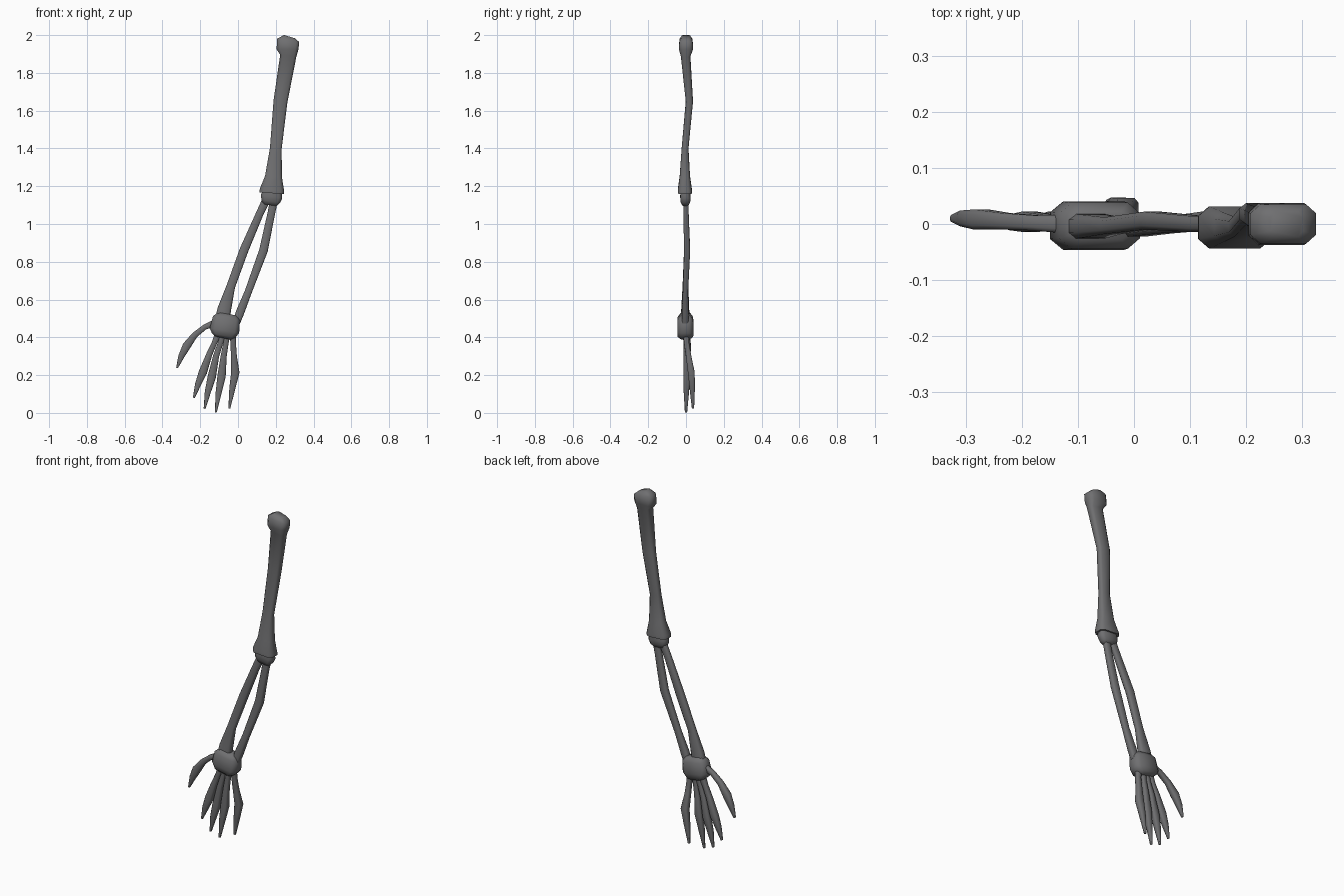
import bpy, bmesh, math
from mathutils import Vector

# rounded-rectangle cross-section
SECTION = [(1, .55), (.7, 1), (-.7, 1), (-1, .55), (-1, -.55), (-.7, -1), (.7, -1), (1, -.55)]

# dark grey bone
DARK = bpy.data.materials.new("dark_grey")
DARK.diffuse_color = (.16, .16, .165, 1)


def loft(name, stations):
    """Skin rings across a path; station = (x, y, z, width, depth)."""
    bm = bmesh.new()
    pts = [Vector(s[:3]) for s in stations]
    rings = []
    for i, s in enumerate(stations):
        t = pts[min(i + 1, len(pts) - 1)] - pts[max(i - 1, 0)]
        t.y = 0
        side = Vector((0, 1, 0)).cross(t.normalized())
        rings.append([bm.verts.new(pts[i] + side * (u * s[3] / 2) + Vector((0, v * s[4] / 2, 0)))
                      for u, v in SECTION])
    n = len(SECTION)
    for a, b in zip(rings, rings[1:]):
        for k in range(n):
            bm.faces.new((a[k], a[(k + 1) % n], b[(k + 1) % n], b[k]))
    bm.faces.new(rings[0])
    bm.faces.new(rings[-1])
    bmesh.ops.recalc_face_normals(bm, faces=bm.faces[:])
    me = bpy.data.meshes.new(name)
    bm.to_mesh(me)
    bm.free()
    me.materials.append(DARK)
    ob = bpy.data.objects.new(name, me)
    bpy.context.collection.objects.link(ob)
    bpy.ops.object.select_all(action='DESELECT')
    bpy.context.view_layer.objects.active = ob
    ob.select_set(True)
    bpy.ops.object.shade_smooth_by_angle(angle=math.radians(62))
    return ob


# upper arm bone with ball end and flared elbow end
loft("upper_arm_bone", [
    (.272, 0, 1.992, .06, .045), (.266, 0, 1.972, .118, .07), (.262, 0, 1.925, .116, .075),
    (.266, -.002, 1.89, .086, .05), (.225, .018, 1.65, .074, .038), (.20, -.005, 1.40, .062, .036),
    (.188, -.006, 1.25, .090, .055), (.180, -.006, 1.18, .130, .075), (.179, -.006, 1.163, .130, .075)])

# elbow joint
loft("elbow_joint", [
    (.182, -.004, 1.175, .10, .05), (.178, -.003, 1.145, .114, .055),
    (.173, -.003, 1.12, .10, .05), (.170, -.003, 1.10, .07, .03)])

# two forearm bones
loft("radius_bone", [
    (.148, 0, 1.125, .042, .028), (.115, 0, 1.055, .040, .028), (.033, .006, .865, .047, .032),
    (-.038, -.003, .67, .046, .030), (-.072, -.004, .55, .072, .042), (-.082, -.004, .50, .078, .044)])
loft("ulna_bone", [
    (.190, 0, 1.125, .042, .028), (.177, 0, 1.06, .040, .028), (.135, .006, .86, .046, .032),
    (.054, -.003, .64, .038, .028), (.010, -.004, .53, .045, .036), (-.008, -.004, .48, .040, .036)])

# wrist block
loft("wrist", [
    (-.057, -.003, .524, .10, .05), (-.061, -.003, .50, .145, .082), (-.072, -.003, .435, .158, .086),
    (-.076, -.003, .41, .125, .082), (-.079, -.003, .396, .08, .05)])

# fingers: path points (x, y, z) with shared width profile
PROFILE = [(.036, .032), (.028, .027), (.032, .029), (.044, .036), (.032, .028), (.010, .012)]
FINGERS = {
    "thumb": [(-.125, 0, .475), (-.175, .002, .455), (-.228, .005, .413),
              (-.272, .008, .355), (-.300, .01, .30), (-.323, .01, .238)],
    "index_finger": [(-.105, 0, .42), (-.125, 0, .37), (-.152, .002, .31),
                     (-.186, .004, .215), (-.212, .003, .15), (-.234, .002, .08)],
    "middle_finger": [(-.08, 0, .42), (-.093, 0, .37), (-.116, .002, .30),
                      (-.139, .004, .19), (-.160, .002, .11), (-.177, 0, .022)],
    "ring_finger": [(-.058, 0, .42), (-.064, 0, .37), (-.076, .002, .30),
                    (-.087, .004, .195), (-.102, .002, .11), (-.118, 0, .002)],
    "little_finger": [(-.03, 0, .42), (-.025, .003, .37), (-.022, .014, .30),
                      (-.014, .028, .215), (-.030, .033, .13), (-.046, .037, .024)],
}
for name, path in FINGERS.items():
    loft(name, [p + w for p, w in zip(path, PROFILE)])
